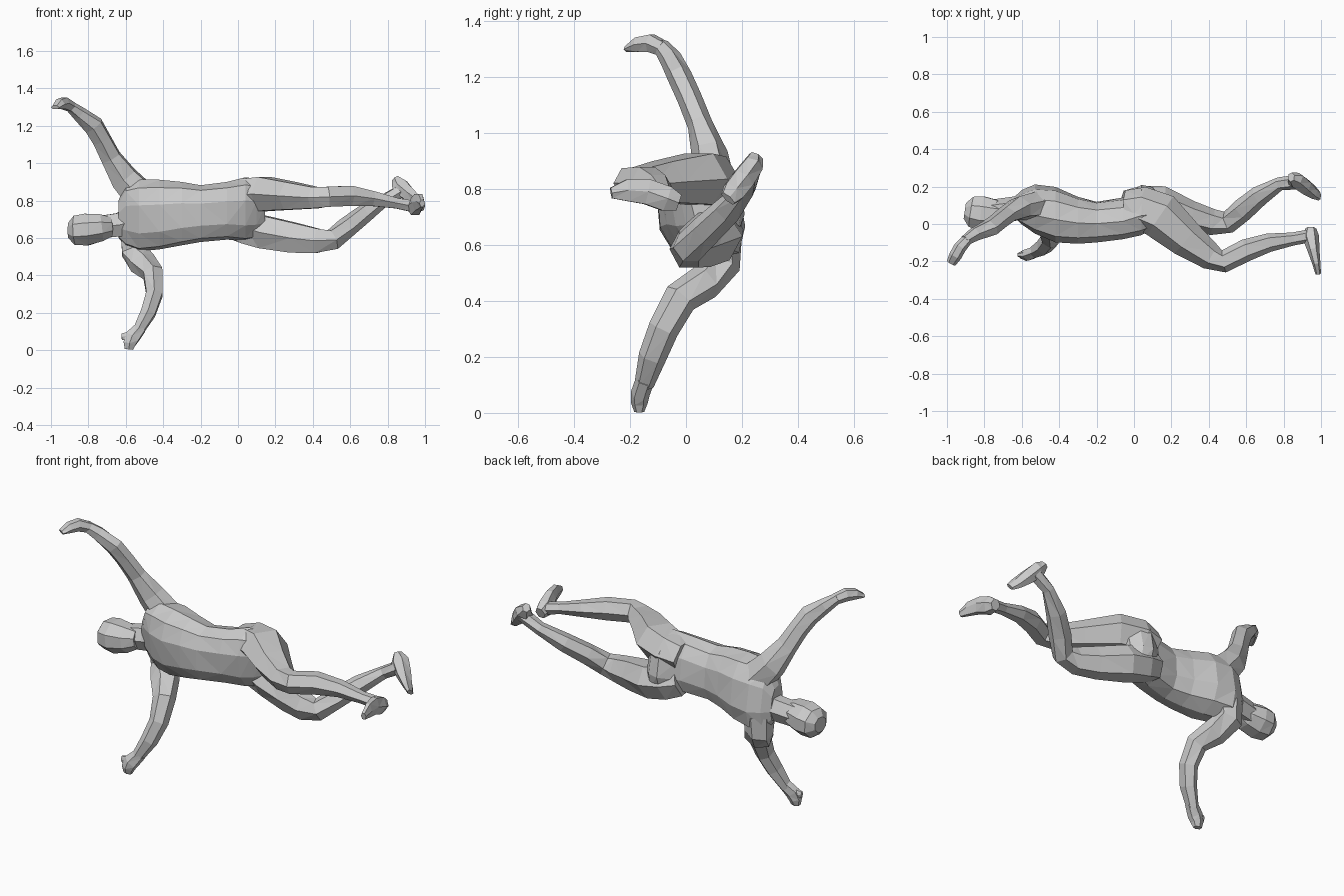
import bpy, bmesh, math
from mathutils import Vector


def loft(name, rings):
    """Skin a list of vertex rings and cap both ends with flat faces."""
    bm = bmesh.new()
    rows = [[bm.verts.new(p) for p in r] for r in rings]
    n = len(rows[0])
    for a, b in zip(rows, rows[1:]):
        for i in range(n):
            j = (i + 1) % n
            bm.faces.new((a[i], a[j], b[j], b[i]))
    bm.faces.new(rows[0][::-1])
    bm.faces.new(rows[-1])
    # bent quads split into facets, as in a low-poly sculpt
    bmesh.ops.triangulate(bm, faces=bm.faces[:])
    bmesh.ops.recalc_face_normals(bm, faces=bm.faces[:])
    me = bpy.data.meshes.new(name)
    bm.to_mesh(me)
    bm.free()
    ob = bpy.data.objects.new(name, me)
    bpy.context.collection.objects.link(ob)
    return ob


def limb(name, stations, ref=(0, 0, 1), sides=6):
    """Tube along stations (x, y, z, radius along ref, radius across)."""
    pts = [Vector(s[:3]) for s in stations]
    rings = []
    for k, s in enumerate(stations):
        t = (pts[min(k + 1, len(pts) - 1)] - pts[max(k - 1, 0)]).normalized()
        r = Vector(ref)
        u = (r - t * r.dot(t)).normalized()
        v = t.cross(u)
        rings.append([pts[k] + u * s[3] * math.cos(a) + v * s[4] * math.sin(a)
                      for a in (math.tau * (i + 0.5) / sides for i in range(sides))])
    return loft(name, rings)


def trunk(name, stations, sides=10):
    """Upright rings: x, centre y, centre z, half depth, half width, tilt."""
    rings = []
    for x, cy, cz, d, w, tilt in stations:
        c, s = math.cos(math.radians(tilt)), math.sin(math.radians(tilt))
        ring = []
        for i in range(sides):
            a = math.tau * i / sides
            ca, sa = math.cos(a), math.sin(a)
            py = d * math.copysign(abs(sa) ** 0.8, sa)
            pz = w * math.copysign(abs(ca) ** 0.8, ca)
            ring.append((x, cy + py * c - pz * s, cz + py * s + pz * c))
        rings.append(ring)
    return loft(name, rings)


# Torso from shoulders to seat, turned slightly about its length
trunk("torso", [
    (-.64, .09, .70, .05, .10, 10), (-.60, .09, .72, .085, .17, 10),
    (-.53, .08, .72, .125, .195, 10), (-.42, .05, .725, .145, .188, 8),
    (-.30, .02, .73, .125, .17, 5), (-.20, .01, .73, .11, .152, 3),
    (-.06, .03, .745, .11, .155, 6), (.04, .075, .755, .13, .172, 10),
    (.10, .085, .755, .105, .165, 12), (.145, .08, .74, .06, .12, 14)])

# Neck and head
limb("neck", [(-.56, .09, .69, .09, .075), (-.64, .085, .67, .072, .062),
              (-.76, .07, .655, .068, .06)])
limb("head", [(-.68, .06, .66, .055, .055), (-.73, .05, .655, .078, .085),
              (-.81, .055, .645, .092, .10), (-.87, .065, .64, .085, .088),
              (-.905, .07, .64, .045, .045)], sides=8)

# Raised arm with hand
limb("raised_arm", [
    (-.50, .10, .80, .10, .08), (-.61, .085, .92, .082, .065),
    (-.68, .05, 1.03, .06, .045), (-.728, .012, 1.125, .055, .044),
    (-.772, -.022, 1.20, .058, .044), (-.85, -.055, 1.265, .04, .04),
    (-.905, -.09, 1.31, .027, .03)], ref=(1, 0, 0))
limb("raised_hand", [
    (-.89, -.08, 1.30, .03, .03), (-.93, -.125, 1.32, .036, .034),
    (-.955, -.17, 1.315, .03, .034), (-.978, -.21, 1.298, .012, .026)])

# Lowered arm with hand and thumb
limb("lowered_arm", [
    (-.55, .12, .62, .085, .08), (-.555, .13, .53, .078, .065),
    (-.51, .065, .465, .078, .065), (-.455, -.02, .41, .06, .062),
    (-.447, -.08, .30, .05, .055), (-.48, -.12, .20, .045, .05),
    (-.535, -.15, .10, .032, .035)], ref=(1, 0, 0))
limb("lowered_hand", [
    (-.52, -.145, .12, .034, .034), (-.565, -.163, .07, .045, .034),
    (-.58, -.167, .035, .038, .03), (-.583, -.167, .004, .026, .018)], ref=(1, 0, 0))
limb("lowered_thumb", [(-.57, -.163, .075, .03, .025), (-.622, -.165, .072, .02, .01)])

# Upper leg, swung forward, and its foot
limb("upper_leg", [
    (-.04, .08, .81, .09, .10), (.04, .085, .825, .105, .115),
    (.14, .045, .835, .105, .125),
    (.28, -.08, .825, .085, .10), (.41, -.175, .815, .066, .072),
    (.48, -.20, .82, .062, .06), (.60, -.14, .825, .062, .06),
    (.72, -.10, .81, .046, .05), (.85, -.08, .785, .032, .035),
    (.93, -.065, .77, .035, .035)])
limb("upper_foot", [
    (.945, -.025, .75, .034, .03), (.945, -.07, .765, .052, .045),
    (.96, -.14, .79, .052, .032), (.975, -.21, .795, .045, .022),
    (.985, -.267, .785, .022, .015)])

# Lower leg, bent backward at the knee, and its foot
limb("lower_leg", [
    (-.04, .10, .68, .09, .08), (.04, .115, .655, .10, .09),
    (.14, .10, .63, .10, .105),
    (.30, .045, .60, .092, .08), (.42, .01, .585, .076, .07),
    (.505, .01, .59, .06, .06), (.58, .075, .655, .055, .062),
    (.67, .15, .725, .05, .055), (.78, .215, .80, .035, .036),
    (.88, .225, .855, .038, .04)])
limb("lower_foot", [
    (.84, .25, .915, .028, .022), (.865, .235, .88, .04, .05),
    (.915, .20, .83, .046, .042), (.96, .17, .79, .045, .026),
    (.99, .15, .765, .032, .014)], ref=(-.12, .7, -.52))
